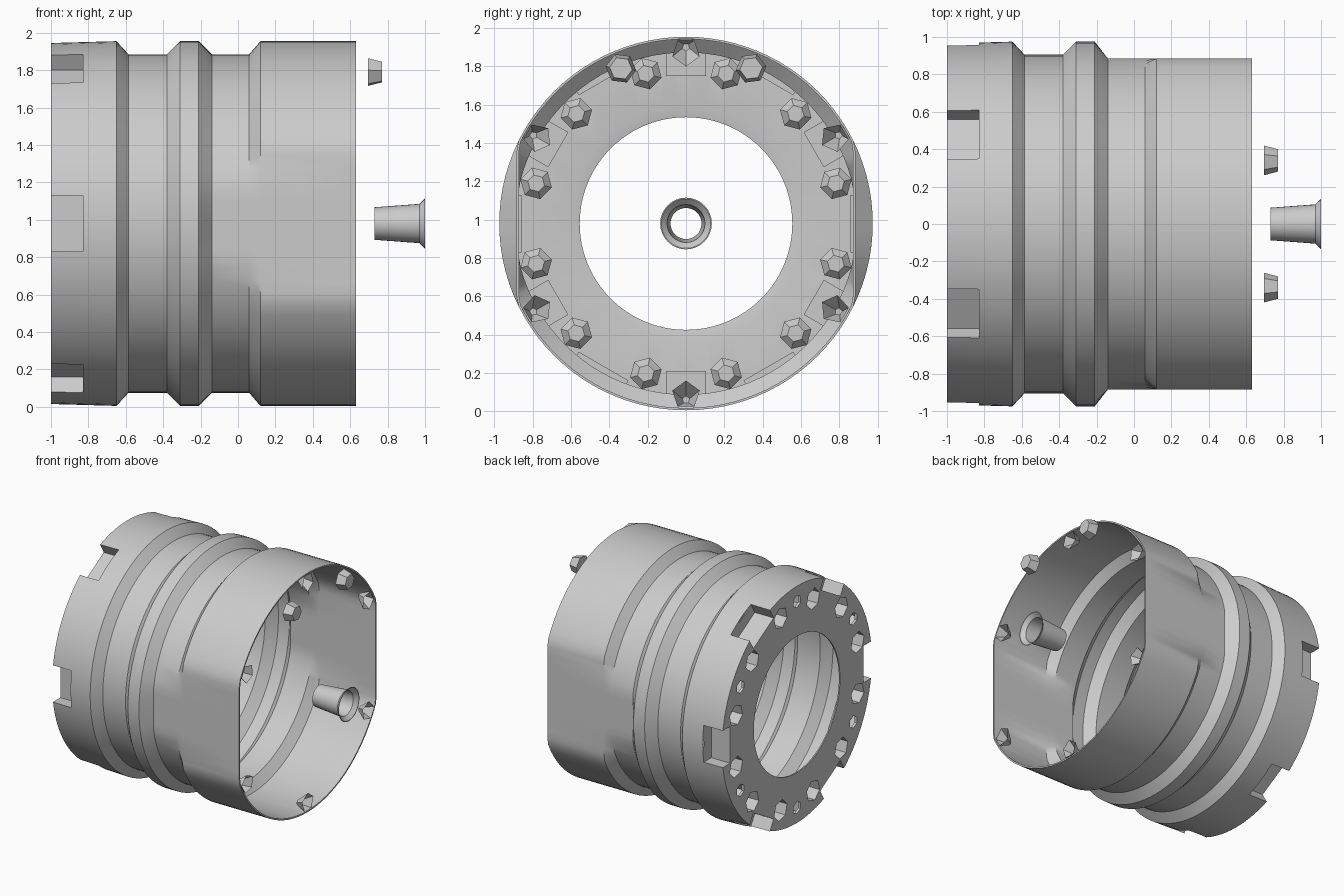
import bpy, bmesh, math
from math import sin, cos, pi, radians
from mathutils import Vector

CZ = 0.98      # height of the drum axis
FLAT = 0.885   # half distance between the two side flats
WALL = 0.012

old = bpy.data.objects.get("Cube")
if old:
    bpy.data.objects.remove(old)

grey = bpy.data.materials.new("plain grey")
grey.use_nodes = True
grey.diffuse_color = (0.6, 0.6, 0.6, 1)
grey.node_tree.nodes["Principled BSDF"].inputs["Base Color"].default_value = (0.6, 0.6, 0.6, 1)


def finish(name, bm):
    bmesh.ops.recalc_face_normals(bm, faces=bm.faces)
    mesh = bpy.data.meshes.new(name)
    bm.to_mesh(mesh)
    bm.free()
    mesh.materials.append(grey)
    ob = bpy.data.objects.new(name, mesh)
    bpy.context.collection.objects.link(ob)
    return ob


def activate(ob):
    bpy.ops.object.select_all(action='DESELECT')
    ob.select_set(True)
    bpy.context.view_layer.objects.active = ob


def at(angle, x, r, t=0.0):
    """Point at a polar angle around the axis, with tangential offset t."""
    a = radians(angle)
    return Vector((x, r * cos(a) - t * sin(a), CZ + r * sin(a) + t * cos(a)))


def skin(bm, loops, wrap=True, start=False, end=True):
    """Bridge successive loops of points, with optional caps."""
    rings = [[bm.verts.new(p) for p in loop] for loop in loops]
    n = len(rings[0])
    for a, b in zip(rings, rings[1:]):
        for i in range(n if wrap else n - 1):
            j = (i + 1) % n
            bm.faces.new((a[i], a[j], b[j], b[i]))
    if start:
        bm.faces.new(rings[0])
    if end:
        bm.faces.new(rings[-1][::-1])


def lathe(name, profile, segments):
    """Revolve a closed (x, radius, y limit) profile around the axis."""
    bm = bmesh.new()
    loops = []
    for x, r, lim in profile + profile[:1]:
        ring = [at(360 * i / segments, x, r) for i in range(segments)]
        for p in ring:
            p.y = max(-lim, min(lim, p.y))
        loops.append(ring)
    skin(bm, loops, end=False)
    bmesh.ops.remove_doubles(bm, verts=bm.verts, dist=1e-5)
    return finish(name, bm)


def polygon(angle, x, r, size, sides):
    return [at(angle, x, r + size * cos(2 * pi * i / sides + pi),
               size * sin(2 * pi * i / sides + pi)) for i in range(sides)]


def box(angle, x, r0, r1, half):
    return [at(angle, x, r1, -half), at(angle, x, r0, -half),
            at(angle, x, r0, half), at(angle, x, r1, half)]


def group(name, loop_sets, **opts):
    bm = bmesh.new()
    for loops in loop_sets:
        skin(bm, loops, **opts)
    return finish(name, bm)


def cut(target, loop_sets):
    tool = group("cutter", loop_sets, start=True)
    tool.hide_render = True
    mod = target.modifiers.new("cut", 'BOOLEAN')
    mod.operation = 'DIFFERENCE'
    mod.solver = 'EXACT'
    mod.object = tool
    activate(target)
    bpy.ops.object.modifier_apply(modifier=mod.name)
    bpy.data.objects.remove(tool)


# Drum shell: end plate, two grooves, raised bands and flattened sides
outline = [(-1, .965), (-.65, .975), (-.585, .905), (-.38, .905), (-.31, .975),
           (-.21, .975), (-.14, .905), (.06, .905), (.12, .975), (.63, .975)]
outer = [(x, r, FLAT if x > -.2 else 2) for x, r in outline]
inner = [(max(x, -.98), r - WALL, lim - WALL) for x, r, lim in reversed(outer)]
drum = lathe("drum_shell", [(-1, .555, 2)] + outer + inner + [(-.98, .61, 2), (-.99, .555, 2)], 96)

sixths = [60 * k for k in range(6)]
between = [a + 30 for a in sixths]
twelfths = [30 * k + 15 for k in range(12)]

# Square notches in the end rim
cut(drum, [[box(a, -1.05, .86, 1.05, .15), box(a, -.83, .86, 1.05, .15)] for a in sixths])
group("rim_notches", [[box(a, -1, .86, .955, .15), box(a, -.83, .86, .955, .15)]
                      for a in sixths], wrap=False)

# Faceted round pockets in the end plate
cut(drum, [[polygon(a, -1.05, .81, .085, 6), polygon(a, -.95, .81, .085, 6)] for a in twelfths])
group("round_pockets", [[polygon(a, -1, .81, .085, 6), polygon(a, -.9, .81, .085, 6),
                         polygon(a, -.86, .81, .045, 6)] for a in twelfths])

# Small openings backed by square housings inside the plate
cut(drum, [[polygon(a, -1.05, .84, .05, 6), polygon(a, -.95, .84, .05, 6)] for a in between])
group("square_housings", [[box(a, -.98, .77, .93, .105), box(a, -.85, .77, .93, .105)]
                          for a in between])

# Pointed clip sockets in the open rim
cut(drum, [[polygon(a, .66, .9, .085, 5), polygon(a, .53, .93, .02, 5)] for a in between])
group("clip_sockets", [[polygon(a, .63, .895, .075, 5), polygon(a, .54, .92, .02, 5)]
                       for a in between])

# Two loose studs in front of the open end
for side, label in ((1, "back"), (-1, "front")):
    angle = math.degrees(math.atan2(.81, .34 * side))
    r = math.hypot(.81, .34)
    group(label + "_stud", [[polygon(angle, .695, r, .08, 6), polygon(angle, .77, r, .06, 6)]],
          start=True)

# Hollow flared pin on the axis
pin = [(.73, .087, 1), (.97, .105, 1), (1, .135, 1)]
lathe("flared_pin", pin + [(x, r - .006, 1) for x, r, lim in reversed(pin)], 32)

# Smooth shading with crisp edges
for ob in list(bpy.context.scene.objects):
    if ob.type == 'MESH':
        activate(ob)
        bpy.ops.object.shade_smooth_by_angle(angle=radians(25))
